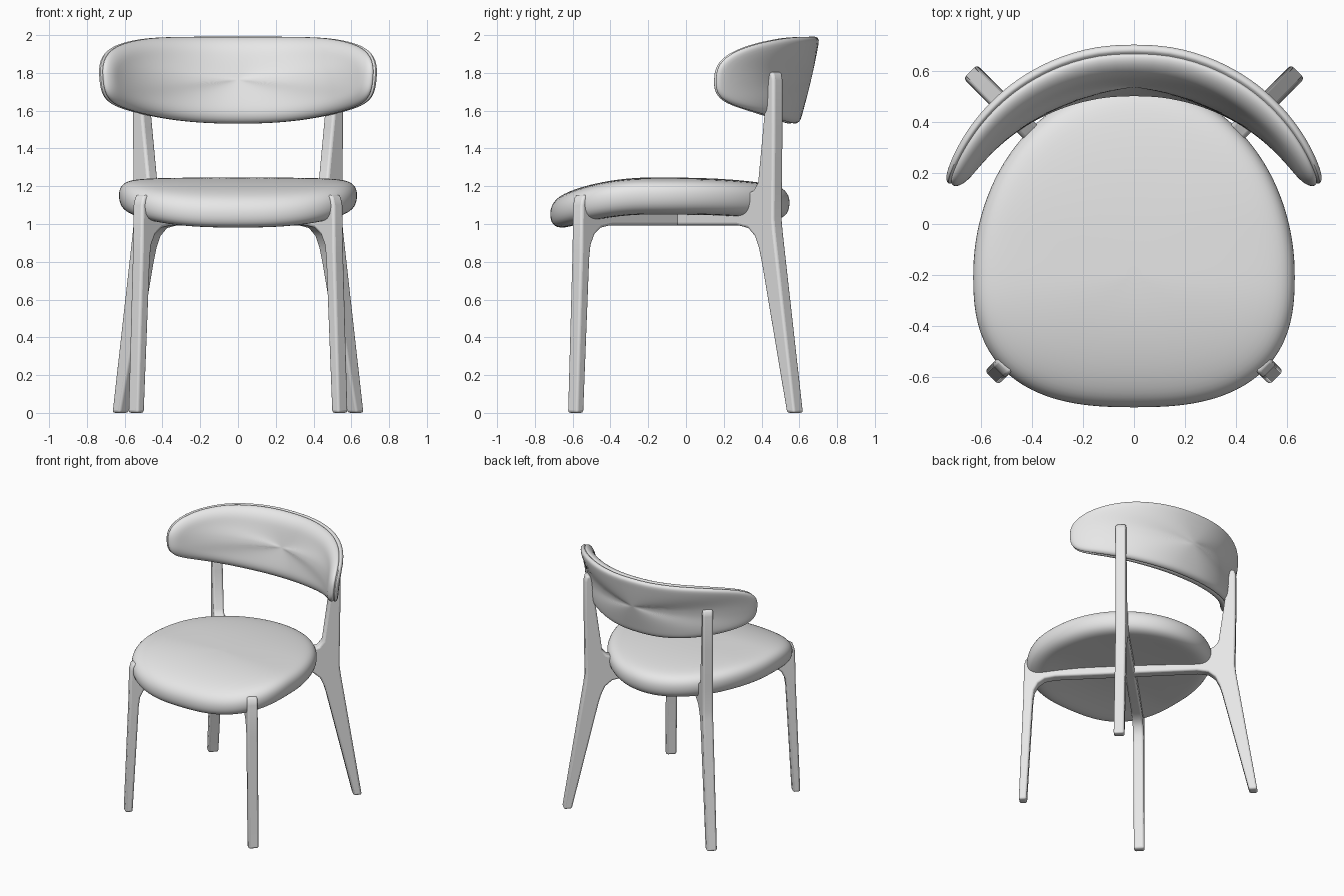
import bpy, bmesh, math
from mathutils import Vector

if "Cube" in bpy.data.objects:
    bpy.data.objects.remove(bpy.data.objects["Cube"])

mat = bpy.data.materials.new("light_grey")
mat.diffuse_color = (0.8, 0.8, 0.8, 1)
mat.use_nodes = True
mat.node_tree.nodes["Principled BSDF"].inputs["Base Color"].default_value = mat.diffuse_color


def finish(name, bm, angle):
    bmesh.ops.recalc_face_normals(bm, faces=bm.faces)
    me = bpy.data.meshes.new(name)
    bm.to_mesh(me)
    bm.free()
    me.materials.append(mat)
    ob = bpy.data.objects.new(name, me)
    bpy.context.collection.objects.link(ob)
    bpy.ops.object.select_all(action='DESELECT')
    ob.select_set(True)
    bpy.context.view_layer.objects.active = ob
    bpy.ops.object.shade_smooth_by_angle(angle=math.radians(angle))
    return ob


def loft(name, rings):
    """Skin closed rings and cap both ends."""
    bm = bmesh.new()
    loops = [[bm.verts.new(p) for p in ring] for ring in rings]
    n = len(loops[0])
    for a, b in zip(loops, loops[1:]):
        for i in range(n):
            j = (i + 1) % n
            bm.faces.new((a[i], a[j], b[j], b[i]))
    bm.faces.new(loops[0])
    bm.faces.new(loops[-1])
    ob = finish(name, bm, 60)
    sub = ob.modifiers.new("soften", 'SUBSURF')
    sub.levels = sub.render_levels = 1
    return ob


def power(v, n):
    return math.copysign(abs(v) ** (2 / n), v)


N = 80
ANGLES = [2 * math.pi * (i + 0.5) / N for i in range(N)]


# Seat cushion: rounded outline, drooping towards the front edge
def seat_ring(inset, scale, dz):
    ring = []
    for t in ANGLES:
        c, s = math.cos(t), math.sin(t)
        n, b = (2.0, 0.75) if s > 0 else (2.6, 0.52)
        x = (0.632 - inset) * power(c, n) * scale
        y = -0.2 + (b - inset) * power(s, n) * scale
        droop = 0.1 * (max(0, -0.2 - y) / 0.52) ** 2 + 0.04 * (max(0, y) / 0.55) ** 2
        ring.append((x, y, 1.15 + dz - droop))
    return ring


seat_layers = [(0.09, 0.02, -0.1), (0.09, 0.35, -0.1), (0.09, 0.7, -0.1), (0.09, 0.93, -0.1),
               (0.075, 1, -0.097), (0.04, 1, -0.083), (0.015, 1, -0.06), (0.002, 1, -0.025),
               (0, 1, 0.01), (0.006, 1, 0.04), (0.025, 1, 0.065), (0.055, 1, 0.079),
               (0.1, 1, 0.087), (0.1, 0.85, 0.092), (0.1, 0.6, 0.095), (0.1, 0.3, 0.096),
               (0.1, 0.02, 0.096)]
loft("seat_cushion", [seat_ring(*layer) for layer in seat_layers])


# Backrest: rounded panel bent round an arc and leaning back in the middle
def back_ring(w, inset, scale):
    ring = []
    half_arc, radius = 1.14, 0.777
    for t in ANGLES:
        c, s = math.cos(t), math.sin(t)
        th = (half_arc - inset / radius) * power(c, 2.7) * scale
        dz = (0.236 - inset) * power(s, 2.7) * scale
        u = abs(th) / half_arc
        if s < 0:
            dz += 0.025 * math.sin(math.pi * min(u, 1) ** 2) * scale
        else:
            dz -= 0.008 * max(0, 1 - 4 * u * u) * scale
        r = radius + w * 0.063 * (1 - 0.35 * u * u) + 0.235 * dz * math.cos(th)
        ring.append((r * math.sin(th), -0.177 + r * math.cos(th), 1.765 + dz))
    return ring


back_layers = [(-1, 0.09, 0.02), (-1, 0.09, 0.35), (-0.99, 0.09, 0.7), (-0.96, 0.09, 0.93),
               (-0.92, 0.07, 1), (-0.78, 0.04, 1), (-0.5, 0.016, 1), (-0.15, 0.002, 1),
               (0.15, 0.001, 1), (0.28, 0.005, 1), (0.34, 0.013, 1), (0.40, 0.005, 1),
               (0.52, 0.0, 1), (0.75, 0.004, 1), (0.92, 0.014, 1), (1, 0.03, 1),
               (1.0, 0.05, 0.93), (1, 0.05, 0.7), (1, 0.05, 0.35), (1, 0.05, 0.02)]
loft("backrest", [back_ring(*layer) for layer in back_layers])

# Diagonal frames: front leg, rail and back leg with post in one flat profile
profile = [(-.79, 0), (-.757, .85), (-.752, 1.10), (-.740, 1.142), (-.718, 1.16), (-.696, 1.142),
           (-.687, 1.09), (-.66, 1.062), (.49, 1.062), (.525, 1.08), (.54, 1.135), (.56, 1.165),
           (.60, 1.178), (.633, 1.22), (.67, 1.5), (.703, 1.76), (.715, 1.795), (.733, 1.81),
           (.750, 1.795), (.757, 1.76), (.757, 1.5), (.753, 1.2), (.75, 1.03), (.758, .96),
           (.91, 0), (.85, 0), (.66, .80), (.64, .87), (.61, .935), (.56, .978), (.48, .993),
           (-.53, .993), (-.605, .98), (-.652, .945), (-.68, .89), (-.69, .82), (-.735, 0)]
D = math.sqrt(0.5)
for side, label in ((1, "frame_back_right"), (-1, "frame_back_left")):
    bm = bmesh.new()
    across = Vector((side * D, -D, 0)) * 0.0375
    pts = [Vector((side * s * D, -0.045 + s * D, z)) for s, z in profile]
    face = bm.faces.new([bm.verts.new(p - across) for p in pts])
    res = bmesh.ops.extrude_face_region(bm, geom=[face], use_keep_orig=True)
    moved = [v for v in res["geom"] if isinstance(v, bmesh.types.BMVert)]
    bmesh.ops.translate(bm, verts=moved, vec=across * 2)
    ob = finish(label, bm, 40)
    bev = ob.modifiers.new("round_edges", 'BEVEL')
    bev.width = 0.014
    bev.segments = 3
    bev.limit_method = 'ANGLE'
    bev.angle_limit = math.radians(60)
    bev.use_clamp_overlap = False
    # Keep the rounding before the sharp-edge shading
    ob.data.shade_smooth()
